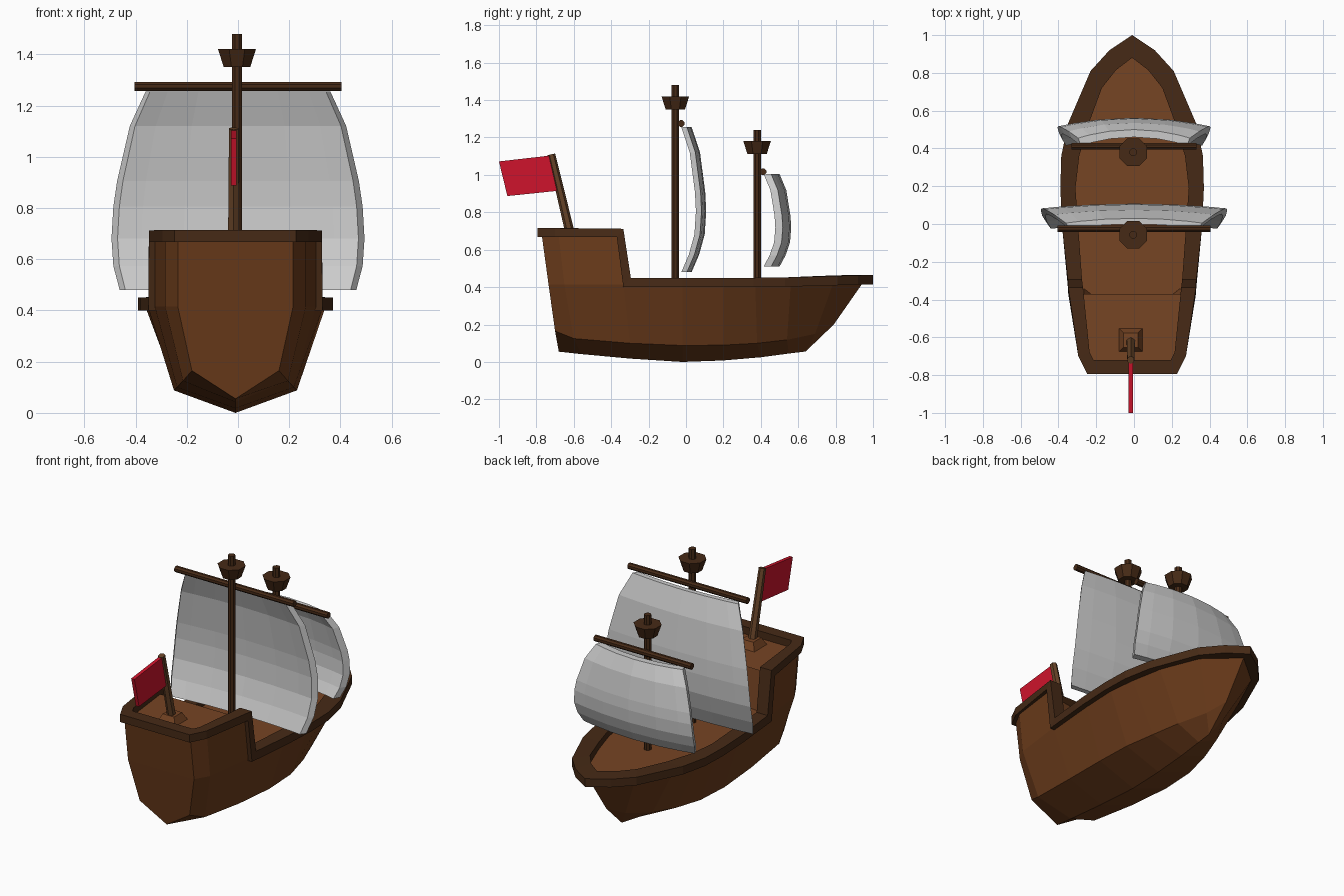
import bpy, bmesh
from math import pi
from mathutils import Vector, Matrix

if "Cube" in bpy.data.objects:
    bpy.data.objects.remove(bpy.data.objects["Cube"])


def material(name, rgb):
    m = bpy.data.materials.new(name)
    m.diffuse_color = (*rgb, 1)
    m.use_nodes = True
    m.node_tree.nodes["Principled BSDF"].inputs["Base Color"].default_value = m.diffuse_color
    return m


HULL = material("hull_wood", (0.15, 0.045, 0.011))
DECK = material("deck_wood", (0.18, 0.058, 0.017))
DARK = material("dark_wood", (0.062, 0.023, 0.008))
POLE = material("pole_wood", (0.13, 0.055, 0.02))
RED = material("flag_red", (0.62, 0.007, 0.025))
CX = -0.01    # the hull sits slightly off the mast line


def finish(name, bm, mat, x=0):
    bmesh.ops.remove_doubles(bm, verts=bm.verts, dist=1e-4)
    bmesh.ops.recalc_face_normals(bm, faces=bm.faces)
    me = bpy.data.meshes.new(name)
    bm.to_mesh(me)
    bm.free()
    ob = bpy.data.objects.new(name, me)
    ob.location.x = x
    bpy.context.collection.objects.link(ob)
    if mat:
        me.materials.append(mat)
    return ob


def skin(name, rows, mat, ring=False, loop=False, caps=(), x=0):
    """Quads between successive rows of points; ring closes each row, loop closes the path."""
    bm = bmesh.new()
    vs = [[bm.verts.new(p) for p in r] for r in rows]
    n, m = len(vs), len(vs[0])
    for i in range(n if loop else n - 1):
        a, b = vs[i], vs[(i + 1) % n]
        for j in range(m if ring else m - 1):
            k = (j + 1) % m
            bm.faces.new((a[j], a[k], b[k], b[j]))
    for c in caps:
        bm.faces.new(vs[c])
    return finish(name, bm, mat, x)


def rod(name, a, b, r1, r2, mat, sides=8, spin=pi / 8, x=0):
    a, b = Vector(a), Vector(b)
    d = b - a
    rot = d.to_track_quat('Z', 'Y').to_matrix().to_4x4()
    bm = bmesh.new()
    bmesh.ops.create_cone(bm, cap_ends=True, segments=sides, radius1=r1, radius2=r2, depth=d.length,
                          matrix=Matrix.Translation((a + b) / 2) @ rot @ Matrix.Rotation(spin, 4, 'Z'))
    return finish(name, bm, mat, x)


def flip(p):
    return (-p[0], p[1], p[2])


def mirrored(half):
    """Half outline plus its mirror image, as one closed outline."""
    return half + [flip(p) for p in reversed(half) if p[0] > 0]


# hull: keel (y, z), chine (x, y, z), top edge (x, y)
stations = [
    ((-.68, .055), (.17, -.70, .165), (.225, -.735)),
    ((-.56, .042), (.205, -.60, .125), (.275, -.65)),
    ((-.30, .018), (.228, -.30, .10), (.315, -.335)),
    ((-.02, 0), (.24, -.02, .088), (.342, -.02)),
    ((.20, .008), (.23, .20, .09), (.352, .20)),
    ((.40, .025), (.19, .38, .10), (.335, .37)),
    ((.55, .045), (.14, .54, .118), (.295, .56)),
    ((.64, .056), (.06, .69, .15), (.19, .785)),
    ((.64, .056), (0, .79, .20), (0, .94)),
]
TOP = .415
rows = []
for (ky, kz), ch, (tx, ty) in stations:
    top = (tx, ty, TOP)
    rows.append([flip(top), flip(ch), (0, ky, kz), ch, top])
skin("hull", rows, HULL, caps=(0,), x=CX)

# raised stern walls
low = [(.315, -.335, TOP), (.275, -.65, TOP), (.225, -.735, TOP)]
high = [(.315, -.37, .67), (.275, -.68, .67), (.225, -.77, .67)]
skin("stern_castle_wall", [mirrored(low), mirrored(high)], HULL, x=CX)

# curved bulkhead between main deck and stern deck
arc = [(.315, -.335, .40), (.25, -.345, .40), (.20, -.385, .40), (.10, -.40, .40)]
arc_up = [(px, y - .035, .67) for px, y, z in arc]
skin("bulkhead", [mirrored(arc), mirrored(arc_up)], DECK, x=CX)

# decks
main_half = [(0, .92, .41), (.10, .85, .41), (.18, .76, .41), (.27, .54, .41), (.315, .36, .41),
             (.33, .2, .41), (.32, 0, .41), (.30, -.30, .41)] + [(px, y, .41) for px, y, z in arc]
skin("main_deck", [[p, flip(p)] for p in main_half], DECK, x=CX)
stern_half = list(reversed(arc_up)) + [(.26, -.68, .67), (.22, -.76, .67)]
ob_rows = [[(px, y, .67), (-px, y, .67)] for px, y, z in stern_half]
skin("stern_deck", ob_rows, DECK, x=CX)

# rail: outer x, y, inner x, y, top z, bottom z, y shift of the bottom edge
rail = [
    (0, 1.0, 0, .88, .465, .415, 0),
    (.12, .92, .085, .815, .463, .413, 0),
    (.22, .81, .16, .72, .46, .41, 0),
    (.34, .53, .23, .53, .452, .402, 0),
    (.375, .36, .28, .36, .45, .40, 0),
    (.38, .19, .30, .19, .45, .40, 0),
    (.37, -.02, .285, -.02, .45, .40, 0),
    (.34, -.295, .265, -.295, .45, .40, -.04),
    (.338, -.335, .26, -.335, .712, .667, -.035),
    (.285, -.70, .225, -.68, .715, .667, 0),
    (.237, -.795, .205, -.72, .715, .667, 0),
]
half = [[(xo, yo, zt), (xi, yi, zt), (xi, yi + dy, zb), (xo, yo + dy, zb)]
        for xo, yo, xi, yi, zt, zb, dy in rail]
full = half + [[flip(p) for p in r] for r in reversed(half[1:])]
skin("rail", full, DARK, ring=True, loop=True, x=CX)


# sail profile: width factor, forward bulge, height factor
profile = [(.73, 0, 1), (.855, .045, .826), (.955, .073, .55), (.985, .078, .42),
           (1, .07, .26), (.985, .04, .12), (.935, 0, 0)]


def sail(name, width, y0, z0, z1, bulge, camber, thick):
    cols = [-1, -.8, -.45, 0, .45, .8, 1]
    levels = []
    for f, b, h in profile:
        z = z0 + (z1 - z0) * h
        front = [(width * f * c, y0 + b * bulge + camber * (1 - c * c), z) for c in cols]
        back = [(px * .952, y - thick, z) for px, y, z in reversed(front)]
        levels.append(front + back)
    skin(name, levels, None, ring=True, caps=(0, -1))


# masts with lookouts, yards and sails
for name, y, ztop, nest, yard_z, yard_w in (("main", -.057, 1.48, 1.35, 1.275, .405),
                                            ("fore", .38, 1.24, 1.112, 1.017, .33)):
    mx = -.004
    rod(name + "_mast", (mx, y, .40), (mx, y, ztop), .0215, .0215, DARK)
    rod(name + "_lookout", (mx, y, nest), (mx, y, nest + .07), .056, .08, DARK)
    rod(name + "_yard", (-yard_w, y + .032, yard_z), (yard_w, y + .032, yard_z), .019, .019, DARK)
sail("main_sail", .494, .005, .48, 1.255, 1.0, .025, .03)
sail("fore_sail", .405, .455, .51, 1.005, .8, .045, .04)

# flag on a raked pole
FX = -.017
rod("flag_base", (FX, -.615, .665), (FX, -.615, .715), .09, .055, DECK, 4, pi / 4)
rod("flag_pole", (FX, -.62, .69), (FX, -.72, 1.11), .025, .021, POLE, 6, 0)
outline = [(-.73, 1.103), (-.685, .915), (-.955, .887), (-1.0, 1.072)]
skin("flag", [[(FX + s, y, z) for y, z in outline] for s in (-.011, .011)], RED, ring=True, caps=(0, 1))
